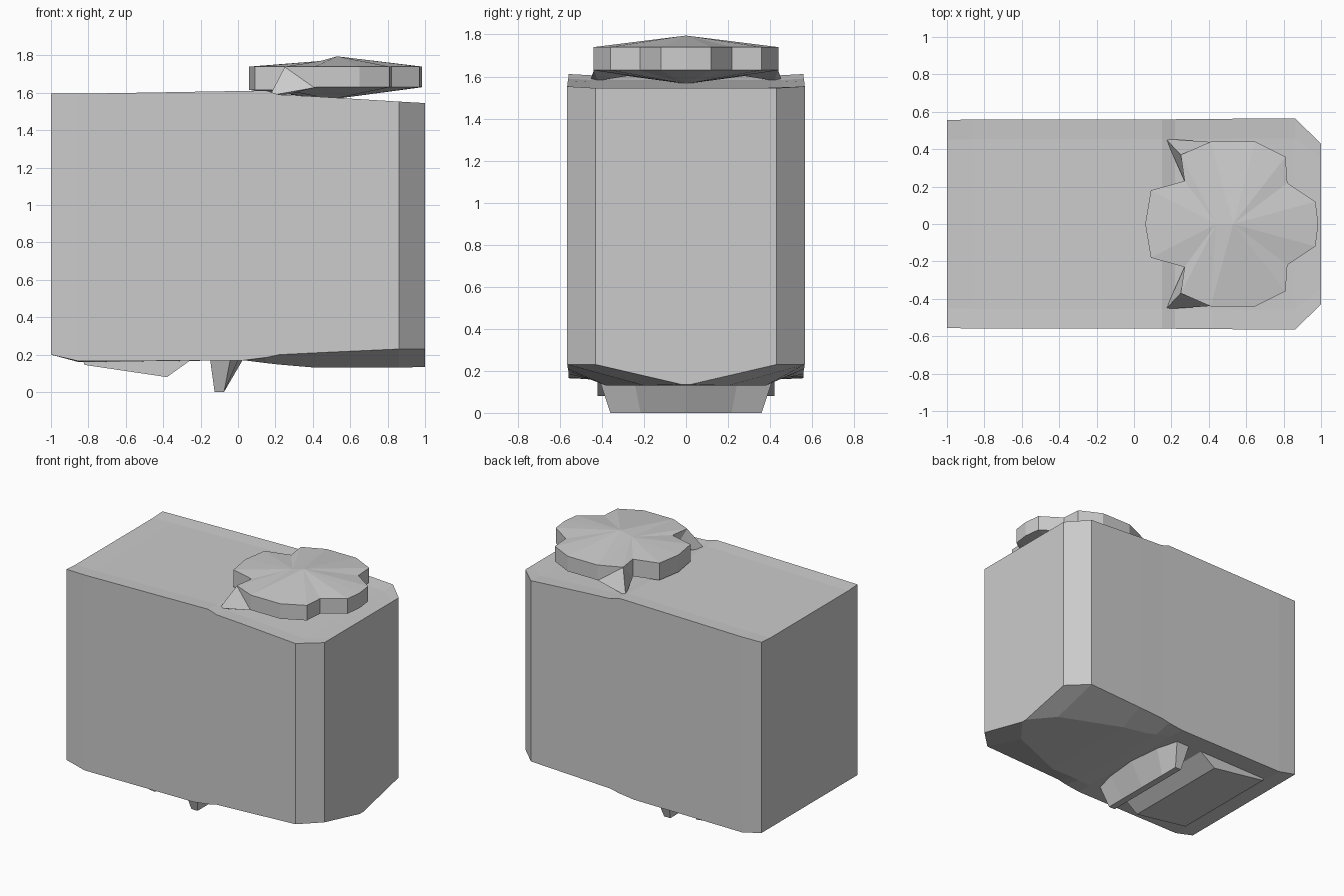
import bpy
import bmesh

cube = bpy.data.objects.get("Cube")
if cube:
    bpy.data.objects.remove(cube, do_unlink=True)

grey = bpy.data.materials.new("light_grey")
grey.use_nodes = True
grey.diffuse_color = (0.6, 0.6, 0.6, 1)
grey.node_tree.nodes["Principled BSDF"].inputs["Base Color"].default_value = (0.6, 0.6, 0.6, 1)


def finish(name, bm):
    bmesh.ops.remove_doubles(bm, verts=bm.verts, dist=0.0005)
    bmesh.ops.recalc_face_normals(bm, faces=bm.faces)
    mesh = bpy.data.meshes.new(name)
    bm.to_mesh(mesh)
    bm.free()
    mesh.materials.append(grey)
    obj = bpy.data.objects.new(name, mesh)
    bpy.context.collection.objects.link(obj)
    return obj


def loft(name, sections):
    """Bridge closed sections of equal length and cap both ends."""
    bm = bmesh.new()
    rings = [[bm.verts.new(p) for p in s] for s in sections]
    for a, b in zip(rings, rings[1:]):
        for i in range(len(a)):
            j = (i + 1) % len(a)
            bm.faces.new((a[i], a[j], b[j], b[i]))
    bm.faces.new(rings[0])
    bm.faces.new(rings[-1])
    return finish(name, bm)


# Body: cross-sections along x
# x, half width, rim top, rim bottom, keel half width, keel bottom
stations = [
    (-1, .555, 1.595, .20, .45, .20),
    (-.85, .56, 1.595, .165, .45, .16),
    (.03, .56, 1.61, .17, .45, .172),
    (.15, .56, 1.612, .185, .42, .155),
    (.22, .56, 1.59, .20, .40, .147),
    (.42, .562, 1.58, .21, .38, .13),
    (.86, .565, 1.553, .23, .2, .13),
    (1, .43, 1.545, .23, .02, .135),
]


def body_section(x, w, top, rim, keel, low):
    inner = w * .81
    dip = .006 if x < .9 else 0
    half = [(keel, low), (w, rim), (w, top), (inner, top - dip)]
    ring = half + [(-y, z) for y, z in reversed(half)]
    return [(x, y, z) for y, z in ring]


loft("body", [body_section(*s) for s in stations])

# Underside wedge
wedge = [(-.83, .17), (-.82, .145), (-.38, .08), (-.24, .18)]
loft("bottom_wedge", [[(x, y, z) for x, z in wedge] for y in (-.42, .42)])

# Underside rib: tapered ends, bowed front face
rib = []
for t in (-1, -.6, 0, .6, 1):
    bow = .03 - .07 * t * t
    rib.append([(-.15, .42 * t, .18), (-.125, .36 * t, 0),
                (-.075, .36 * t, 0), (bow, .42 * t, .18)])
loft("bottom_rib", rib)

# Cap: scalloped outline with a stepped peak and a conical underside
half = [(.06, 0), (.09, .18), (.27, .23), (.25, .37), (.41, .44),
        (.65, .44), (.81, .36), (.82, .22), (.97, .12), (.985, 0)]
outline = half + [(x, -y) for x, y in reversed(half[1:-1])]
bm = bmesh.new()
upper = [bm.verts.new((x, y, 1.74)) for x, y in outline]
lower = [bm.verts.new((x, y, 1.615 if x < .3 else 1.63)) for x, y in outline]
low_peak = bm.verts.new((.44, 0, 1.77))
high_peak = bm.verts.new((.53, 0, 1.795))
foot = bm.verts.new((.5, 0, 1.565))
for i in range(len(outline)):
    j = (i + 1) % len(outline)
    left = (outline[i][0] + outline[j][0]) / 2 < .4
    bm.faces.new((upper[i], upper[j], lower[j], lower[i]))
    bm.faces.new((upper[i], upper[j], low_peak if left else high_peak))
    bm.faces.new((lower[i], lower[j], foot))
for i, (x, y) in enumerate(outline):
    if abs(x - .41) < .001:
        bm.faces.new((upper[i], low_peak, high_peak))
finish("cap", bm)

# Pointed braces joining the cap to the body on both sides
for side, name in ((1, "left_brace"), (-1, "right_brace")):
    bm = bmesh.new()
    points = [(.17, .455, 1.585), (.27, .23, 1.61), (.25, .37, 1.738), (.42, .438, 1.63), (.22, .42, 1.58)]
    verts = [bm.verts.new((x, side * y, z)) for x, y, z in points]
    bmesh.ops.convex_hull(bm, input=verts)
    finish(name, bm)
